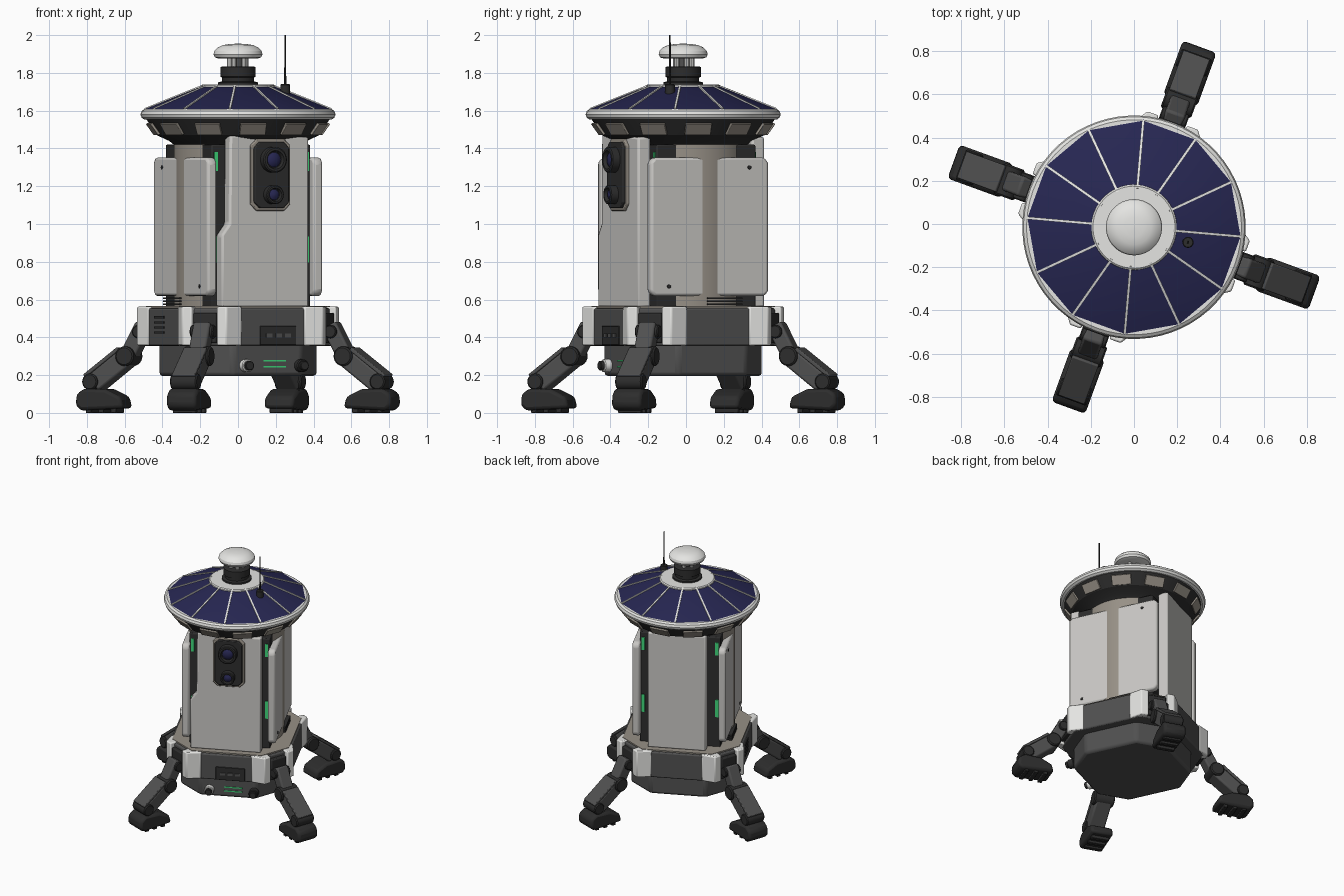
import bpy, bmesh
from math import radians, sin, cos, pi, atan2
from mathutils import Matrix, Vector

if "Cube" in bpy.data.objects:
    bpy.data.objects.remove(bpy.data.objects["Cube"])


def material(name, rgb, rough=0.6):
    m = bpy.data.materials.new(name)
    m.use_nodes = True
    m.diffuse_color = (*rgb, 1)
    bsdf = m.node_tree.nodes["Principled BSDF"]
    bsdf.inputs["Base Color"].default_value = (*rgb, 1)
    bsdf.inputs["Roughness"].default_value = rough
    return m


PANEL = material("panel_grey", (0.58, 0.57, 0.55))
WHITE = material("white", (0.78, 0.78, 0.76))
GREY = material("dark_grey", (0.08, 0.08, 0.08))
BLACK = material("charcoal", (0.026, 0.026, 0.026))
TAUPE = material("taupe", (0.31, 0.28, 0.24))
NAVY = material("solar_navy", (0.02, 0.02, 0.085))
GREEN = material("light_green", (0.05, 0.7, 0.2))

T = Matrix.Translation
# The whole machine stands turned about its axis
ROOT = T((0, -0.015, 0)) @ Matrix.Rotation(radians(25), 4, 'Z')
ID = Matrix.Identity(4)


def finish(bm, name, mat, M=ID, bevel=0, segs=2):
    bmesh.ops.recalc_face_normals(bm, faces=bm.faces)
    bm.transform(ROOT @ M)
    me = bpy.data.meshes.new(name)
    bm.to_mesh(me)
    bm.free()
    me.materials.append(mat)
    me.shade_smooth()
    me.set_sharp_from_angle(angle=radians(28))
    ob = bpy.data.objects.new(name, me)
    bpy.context.collection.objects.link(ob)
    if bevel:
        mod = ob.modifiers.new("bevel", 'BEVEL')
        mod.width, mod.segments, mod.limit_method = bevel, segs, 'ANGLE'
    return ob


def box(name, size, loc, mat, M=ID, bevel=0):
    bm = bmesh.new()
    bmesh.ops.create_cube(bm, size=1, matrix=T(loc) @ Matrix.Diagonal((*size, 1)))
    return finish(bm, name, mat, M, bevel)


def beam(name, a, b, width, thick, mat, M=ID, bevel=0):
    """Bar from a to b, both given as (x, z)."""
    d = Vector((b[0] - a[0], b[1] - a[1]))
    mid = T(((a[0] + b[0]) / 2, 0, (a[1] + b[1]) / 2))
    R = Matrix.Rotation(-atan2(d.y, d.x), 4, 'Y')
    return box(name, (d.length, width, thick), (0, 0, 0), mat, M @ mid @ R, bevel)


def prism(name, pts, depth, mat, M=ID, bevel=0):
    """Outline in xy pushed along z."""
    bm = bmesh.new()
    f = bm.faces.new([bm.verts.new((x, y, 0)) for x, y in pts])
    top = bmesh.ops.extrude_face_region(bm, geom=[f])["geom"]
    bmesh.ops.translate(bm, vec=(0, 0, depth),
                        verts=[v for v in top if isinstance(v, bmesh.types.BMVert)])
    return finish(bm, name, mat, M, bevel)


def lathe(name, profile, mat, M=ID, n=48):
    """Closed solid from (radius, height) points, capped at both ends."""
    bm = bmesh.new()
    rings = [[bm.verts.new((r * cos(2 * pi * i / n), r * sin(2 * pi * i / n), z))
              for i in range(n)] for r, z in profile]
    for lo, hi in zip(rings, rings[1:]):
        for i in range(n):
            j = (i + 1) % n
            bm.faces.new((lo[i], lo[j], hi[j], hi[i]))
    bm.faces.new(rings[0])
    bm.faces.new(rings[-1])
    return finish(bm, name, mat, M)


def rod(name, r, length, mat, M=ID, n=20):
    return lathe(name, [(r * 0.85, 0), (r, r * 0.15), (r, length - r * 0.15),
                        (r * 0.85, length)], mat, M, n)


def wall(k, r, u=0, z=0):
    """Frame on side k (0 front, 1 left, 2 back, 3 right): x across, y up, z outward."""
    return Matrix.Rotation(k * pi / 2, 4, 'Z') @ T((u, -r, z)) @ Matrix.Rotation(pi / 2, 4, 'X')


def chamfered(w, h, c):
    """Rectangle outline with cut corners; w and h are half sizes."""
    return [(w, c - h), (w, h - c), (w - c, h), (c - w, h),
            (-w, h - c), (-w, c - h), (c - w, -h), (w - c, -h)]


# Base hull
prism("base_lower", chamfered(0.37, 0.37, 0.17), 0.18, GREY, T((0, 0, 0.195)), 0.02)
prism("base_upper", chamfered(0.435, 0.435, 0.175), 0.2, GREY, T((0, 0, 0.355)), 0.01)
prism("base_deck", chamfered(0.42, 0.42, 0.17), 0.015, TAUPE, T((0, 0, 0.55)))

# Front controls on the base
box("control_plate", (0.21, 0.1, 0.01), (0, 0, 0), BLACK, wall(0, 0.436, 0.03, 0.41), 0.003)
for i in range(3):
    box("control_button", (0.035, 0.02, 0.008), (0.055 * (i - 1), 0, 0), GREY, wall(0, 0.443, 0.03, 0.41))
for z in (0.245, 0.275):
    box("status_line", (0.13, 0.008, 0.006), (0, 0, 0), GREEN, wall(0, 0.371, 0.04, z))
for u, mat in ((-0.13, WHITE), (0.19, BLACK)):
    rod("front_knob", 0.034, 0.05, mat, wall(0, 0.36, u, 0.25))
    rod("front_knob_tip", 0.025, 0.03, BLACK, wall(0, 0.4, u, 0.25))
for i in range(4):
    box("base_vent_slat", (0.12, 0.012, 0.008), (0, 0, 0), BLACK, wall(3, 0.436, -0.05, 0.425 + 0.027 * i))

# Body core and corner pillars
lathe("body_core", [(0.34, 0.55), (0.34, 1.48)], TAUPE)
for sx in (-1, 1):
    for sy in (-1, 1):
        box("corner_pillar", (0.11, 0.12, 0.86), (sx * 0.235, sy * 0.23, 0.99), BLACK, bevel=0.008)
        for z, h in ((1.33, 0.1), (0.865, 0.135)):
            box("pillar_light", (0.022, 0.008, h), (sx * 0.265, sy * 0.292, z), GREEN)

# Tall front and back panels
prism("front_panel", [(-0.27, 0.56), (0.24, 0.56), (0.24, 1.46), (-0.22, 1.47),
                      (-0.225, 1.0), (-0.27, 0.94)], 0.075, PANEL, wall(0, 0.3), 0.012)
prism("back_panel", [(-0.22, 0.56), (0.2, 0.56), (0.2, 1.46), (-0.22, 1.46)],
      0.075, PANEL, wall(2, 0.3), 0.012)

# Wide side panels with bolts, and vents below them
for k, s in ((1, 1), (3, -1)):
    prism("side_panel", chamfered(0.345, 0.367, 0.025), 0.055, PANEL, wall(k, 0.282, 0, 0.985), 0.014)
    for u, z in ((0.23, 1.3), (-0.24, 0.67)):
        rod("panel_bolt", 0.011, 0.006, BLACK, wall(k, 0.334, s * u, z), 12)
    for i in range(3):
        box("side_vent", (0.2, 0.01, 0.04), (0, 0, 0), BLACK, wall(k, 0.335, s * 0.08, 0.575 + 0.016 * i))

# Twin camera
prism("camera_frame", chamfered(0.115, 0.19, 0.035), 0.02, TAUPE, wall(0, 0.37, 0.01, 1.26), 0.005)
prism("camera_bezel", chamfered(0.1, 0.175, 0.03), 0.03, BLACK, wall(0, 0.375, 0.01, 1.26), 0.005)
for z, r in ((1.34, 0.068), (1.155, 0.05)):
    M = wall(0, 0.4, 0.01, z)
    lathe("lens_hood", [(r, 0), (r, 0.045), (r * 0.9, 0.05), (r * 0.72, 0.05),
                        (r * 0.62, 0.03)], BLACK, M, 32)
    lathe("lens_glass", [(r * 0.6, 0.028), (r * 0.5, 0.035), (r * 0.25, 0.041), (0.004, 0.043)], NAVY, M, 24)

# Roof underside, flaps, rim and solar cone
lathe("roof_underside", [(0.34, 1.42), (0.365, 1.44), (0.43, 1.47), (0.47, 1.53), (0.495, 1.57)], BLACK)
for i in range(12):
    R = Matrix.Rotation(radians(30 * i + 15), 4, 'Z')
    beam("roof_flap", (0.435, 1.473), (0.478, 1.533), 0.14, 0.014, TAUPE, R, 0.003)
lathe("roof_rim", [(0.46, 1.553), (0.495, 1.552), (0.511, 1.563), (0.517, 1.58),
                   (0.511, 1.598), (0.497, 1.608), (0.47, 1.608)], WHITE, n=64)
lathe("solar_cone", [(0.5, 1.59), (0.5, 1.606), (0.19, 1.73)], NAVY, n=12)
for i in range(12):
    R = Matrix.Rotation(radians(30 * i), 4, 'Z')
    beam("solar_seam", (0.18, 1.736), (0.495, 1.61), 0.012, 0.008, WHITE, R)
lathe("roof_collar", [(0.2, 1.71), (0.197, 1.732), (0.19, 1.738)], WHITE)

# Mast, sensor cap and antenna
lathe("mast", [(0.105, 1.73), (0.105, 1.75), (0.085, 1.755), (0.085, 1.775), (0.094, 1.78),
               (0.094, 1.83), (0.085, 1.834)], BLACK)
lathe("mast_core", [(0.03, 1.83), (0.03, 1.89)], GREY, n=16)
for i in range(5):
    a = 2 * pi * i / 5
    rod("mast_post", 0.014, 0.06, WHITE, T((0.046 * cos(a), 0.046 * sin(a), 1.83)), 10)
lathe("sensor_cap", [(0.1, 1.875), (0.122, 1.882), (0.13, 1.898), (0.125, 1.917), (0.108, 1.934),
                     (0.08, 1.947), (0.045, 1.953), (0.005, 1.955)], WHITE)
antenna = ROOT.inverted() @ T((0.25, -0.085, 0))
rod("antenna_base", 0.026, 0.065, BLACK, antenna @ T((0, 0, 1.675)), 16)
lathe("antenna_rod", [(0.006, 1.7), (0.004, 2.0)], BLACK, antenna, 8)


def pivot(name, p, r, width, mat, M):
    """Joint drum across the leg at p = (x, z)."""
    rod(name, r, width, mat, M @ T((p[0], width / 2, p[1])) @ Matrix.Rotation(pi / 2, 4, 'X'), 24)


# Four legs on the base corners
HIP, KNEE, ANKLE = (0.54, 0.43), (0.615, 0.3), (0.81, 0.165)
for k in range(4):
    L = Matrix.Rotation(radians(45 + 90 * k), 4, 'Z')
    for s in (-1, 1):
        prism("hip_cheek", [(0.42, s * 0.175), (0.44, s * 0.18), (0.525, s * 0.125),
                            (0.525, s * 0.07), (0.45, s * 0.065)],
              0.205, WHITE, L @ T((0, 0, 0.357)), 0.008)
    box("hip_block", (0.08, 0.13, 0.16), (0.48, 0, 0.45), BLACK, L, 0.008)
    pivot("hip_joint", HIP, 0.035, 0.13, BLACK, L)
    beam("thigh", (0.525, 0.465), (0.628, 0.27), 0.095, 0.085, GREY, L, 0.012)
    pivot("knee_joint", KNEE, 0.052, 0.15, BLACK, L)
    beam("shin", (0.6, 0.31), (0.8, 0.155), 0.12, 0.1, GREY, L, 0.012)
    beam("shin_guard", (0.655, 0.34), (0.845, 0.195), 0.13, 0.02, GREY, L, 0.005)
    pivot("ankle_joint", ANKLE, 0.043, 0.15, BLACK, L)
    side = L @ T((0, 0.083, 0)) @ Matrix.Rotation(pi / 2, 4, 'X')
    prism("foot", [(0.62, 0.025), (0.86, 0.012), (0.89, 0.04), (0.885, 0.1), (0.84, 0.13),
                   (0.72, 0.125), (0.635, 0.085)], 0.166, BLACK, side, 0.018)
    for x in (0.68, 0.75, 0.82):
        box("foot_tread", (0.03, 0.13, 0.03), (x, 0, 0.015), BLACK, L, 0.004)
